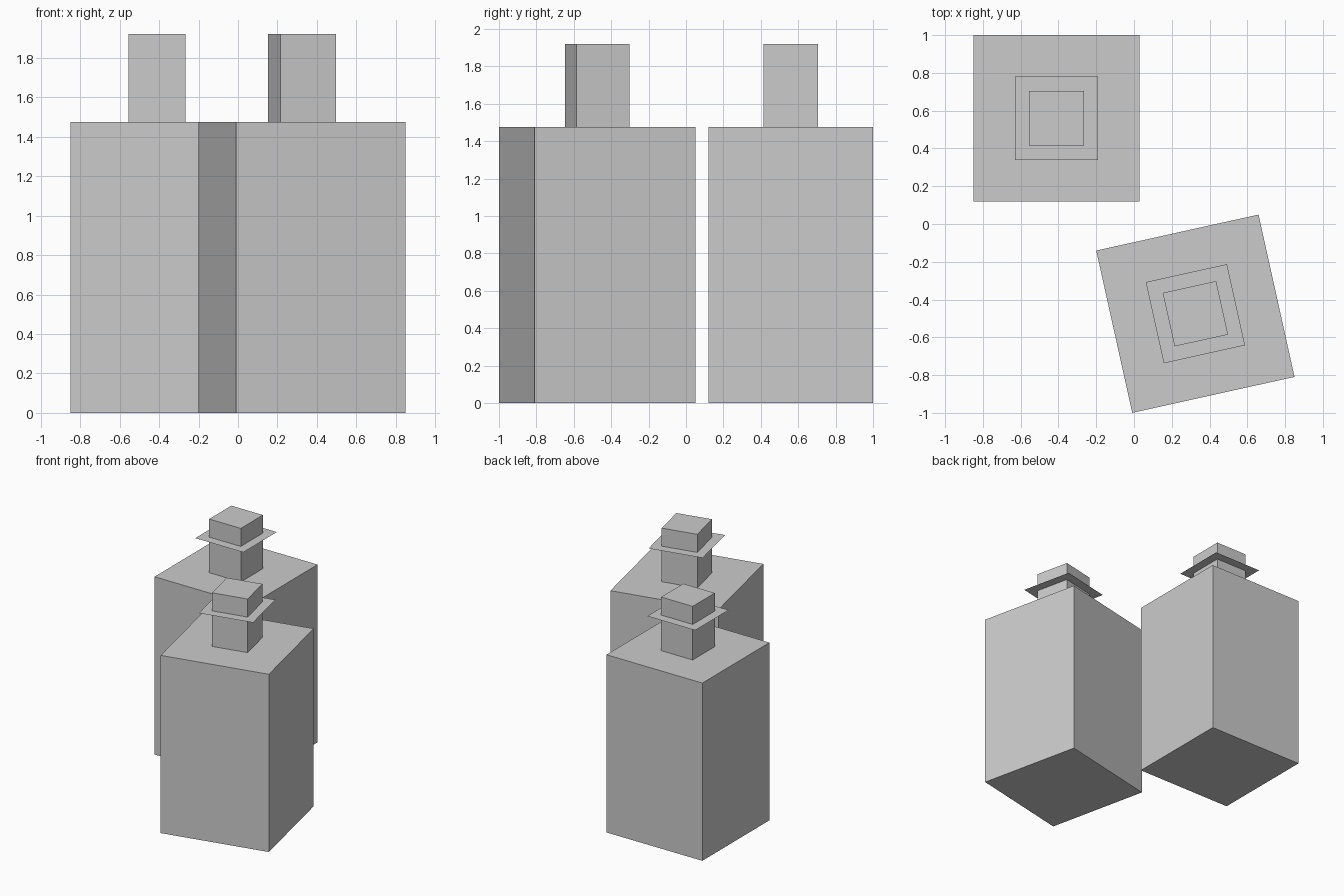
import bpy
from math import radians

if "Cube" in bpy.data.objects:
    bpy.data.objects.remove(bpy.data.objects["Cube"])

BODY_W, BODY_H = 0.88, 1.475
NECK_W, TOP = 0.29, 1.92
COLLAR_W, COLLAR_Z = 0.44, 1.77


def box(name, loc, angle, width, z0, z1):
    bpy.ops.mesh.primitive_cube_add(size=1, location=(*loc, (z0 + z1) / 2),
                                    rotation=(0, 0, angle))
    ob = bpy.context.object
    ob.name = name
    ob.scale = (width, width, z1 - z0)


def bottle(prefix, loc, angle):
    # square body with a narrow neck on top
    box(prefix + "_body", loc, angle, BODY_W, 0, BODY_H)
    box(prefix + "_neck", loc, angle, NECK_W, BODY_H, TOP)
    # paper-thin collar around the neck
    bpy.ops.mesh.primitive_plane_add(size=COLLAR_W, location=(*loc, COLLAR_Z),
                                     rotation=(0, 0, angle))
    bpy.context.object.name = prefix + "_collar"


bottle("back_bottle", (-0.41, 0.56), 0)
bottle("front_bottle", (0.325, -0.475), radians(12.5))
